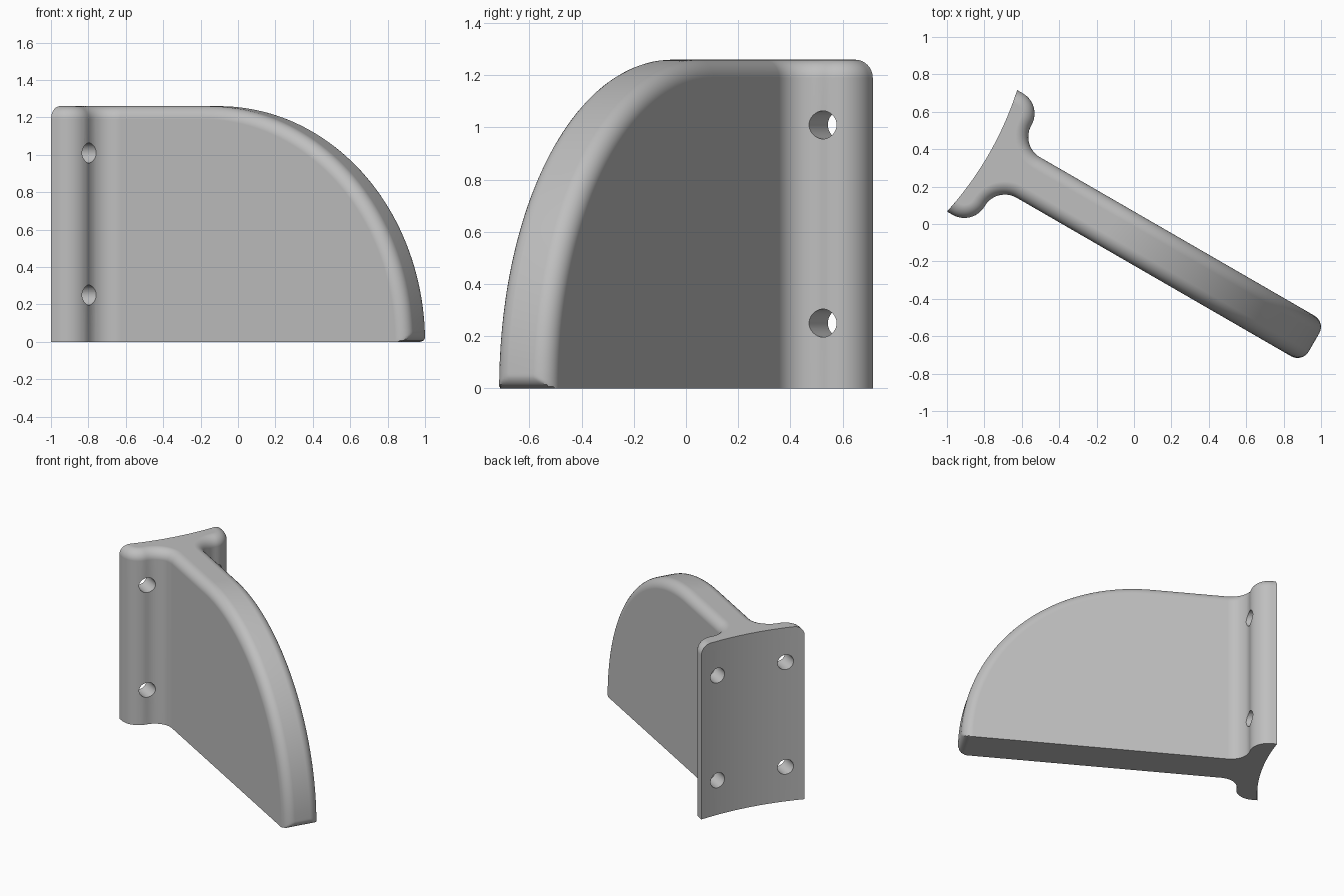
import bpy, bmesh, math
from mathutils import Matrix, Vector

if "Cube" in bpy.data.objects:
    bpy.data.objects.remove(bpy.data.objects["Cube"])

H, HALF, R = 1.26, 0.125, 0.07      # height, blade half thickness, edge fillet
U0 = -0.11                          # where the blade's quarter round starts
STEPS = 8
TS = [math.pi / 2 * k / STEPS for k in range(STEPS + 1)]
bm = bmesh.new()


def verts(points):
    return [bm.verts.new(p) for p in points]


def bridge(a, b):
    # joins two open rows of points with quads
    for k in range(len(a) - 1):
        bm.faces.new((a[k], a[k + 1], b[k + 1], b[k]))


def arc(cu, cw, r, a0, a1, n=14):
    return [(cu + r * math.cos(math.radians(a0 + (a1 - a0) * k / n)),
             cw + r * math.sin(math.radians(a0 + (a1 - a0) * k / n))) for k in range(n + 1)]


def flange_outline(i):
    # T-shaped plan, inset by i everywhere except the concave back
    side = [(U0, HALF - i)] + arc(-0.615, 0.25, 0.125 + i, 270, 180)
    side += arc(-0.865, 0.25, 0.125 - i, 0, 90)[1:]
    e = 0.375 - i
    back = []
    for k in range(25):
        w = e * (1 - k / 12)
        back.append((-0.90 + 0.04 * (1 - (w / 0.375) ** 2), w))
    return side + back + [(u, -w) for u, w in reversed(side)]


def blade_outline(j):
    # quarter disc with a small rounded lower tip
    rr, q = 0.055, H - j
    angles = [0.05 * k / 8 for k in range(8)]
    angles += [0.05 + (math.pi / 2 - 0.05) * k / 44 for k in range(45)]
    pts = [(U0, 0.0)]
    for a in angles:
        u, z = U0 + q * math.cos(a), q * math.sin(a)
        if z < rr:
            u = min(u, U0 + H - rr + math.sqrt(rr * rr - (rr - z) ** 2))
        pts.append((u, z))
    return pts


# mounting flange: straight walls, then the rounded top edge
rows = [verts((u, w, 0) for u, w in flange_outline(0))]
for t in TS:
    z = H - R + R * math.sin(t)
    rows.append(verts((u, w, z) for u, w in flange_outline(R * (1 - math.cos(t)))))
for a, b in zip(rows, rows[1:]):
    bridge(a, b)
bm.faces.new(rows[-1])
widths = [HALF - R * (1 - math.cos(t)) for t in TS]
seam = [-w for w in widths[1:]] + widths[:0:-1]
bm.faces.new(rows[0] + verts((U0, w, 0) for w in seam))

# blade: slices across its thickness
slices = [(w, R * (1 - math.sin(t))) for w, t in zip(widths, TS)]
slices += [(-w, j) for w, j in reversed(slices)]
rows = [verts((u, w, z) for u, z in blade_outline(j)) for w, j in slices]
for a, b in zip(rows, rows[1:]):
    bridge(a, b)
bm.faces.new(rows[0])
bm.faces.new(rows[-1])

bmesh.ops.remove_doubles(bm, verts=bm.verts, dist=1e-5)
bmesh.ops.recalc_face_normals(bm, faces=bm.faces)
mesh = bpy.data.meshes.new("fin_bracket")
bm.to_mesh(mesh)
bm.free()
bracket = bpy.data.objects.new("fin_bracket", mesh)
bpy.context.collection.objects.link(bracket)

# four screw holes through the flange
cut = bmesh.new()
for w in (-0.247, 0.247):
    for z in (0.25, 1.01):
        bmesh.ops.create_cone(cut, cap_ends=True, segments=40, radius1=0.054, radius2=0.054, depth=0.5,
                              matrix=Matrix.Translation((-0.8, w, z)) @ Matrix.Rotation(math.pi / 2, 4, 'Y'))
cut_mesh = bpy.data.meshes.new("hole_cutter")
cut.to_mesh(cut_mesh)
cut.free()
cutter = bpy.data.objects.new("hole_cutter", cut_mesh)
bpy.context.collection.objects.link(cutter)
cutter.hide_render = True

bpy.context.view_layer.objects.active = bracket
bracket.select_set(True)
mod = bracket.modifiers.new("holes", 'BOOLEAN')
mod.operation = 'DIFFERENCE'
mod.solver = 'EXACT'
mod.object = cutter
bpy.ops.object.modifier_apply(modifier=mod.name)
bpy.data.objects.remove(cutter)

# turn into place and centre
me = bracket.data
me.transform(Matrix.Rotation(math.radians(-30), 4, 'Z'))
xs = [v.co.x for v in me.vertices]
ys = [v.co.y for v in me.vertices]
me.transform(Matrix.Translation(Vector((-(min(xs) + max(xs)) / 2, -(min(ys) + max(ys)) / 2, 0))))

grey = bpy.data.materials.new("plain_grey")
grey.diffuse_color = (0.52, 0.52, 0.52, 1)
grey.use_nodes = True
grey.node_tree.nodes["Principled BSDF"].inputs["Base Color"].default_value = grey.diffuse_color
me.materials.clear()
me.materials.append(grey)
bpy.ops.object.shade_smooth_by_angle(angle=math.radians(30))
wn = bracket.modifiers.new("even_shading", 'WEIGHTED_NORMAL')
wn.keep_sharp = True
